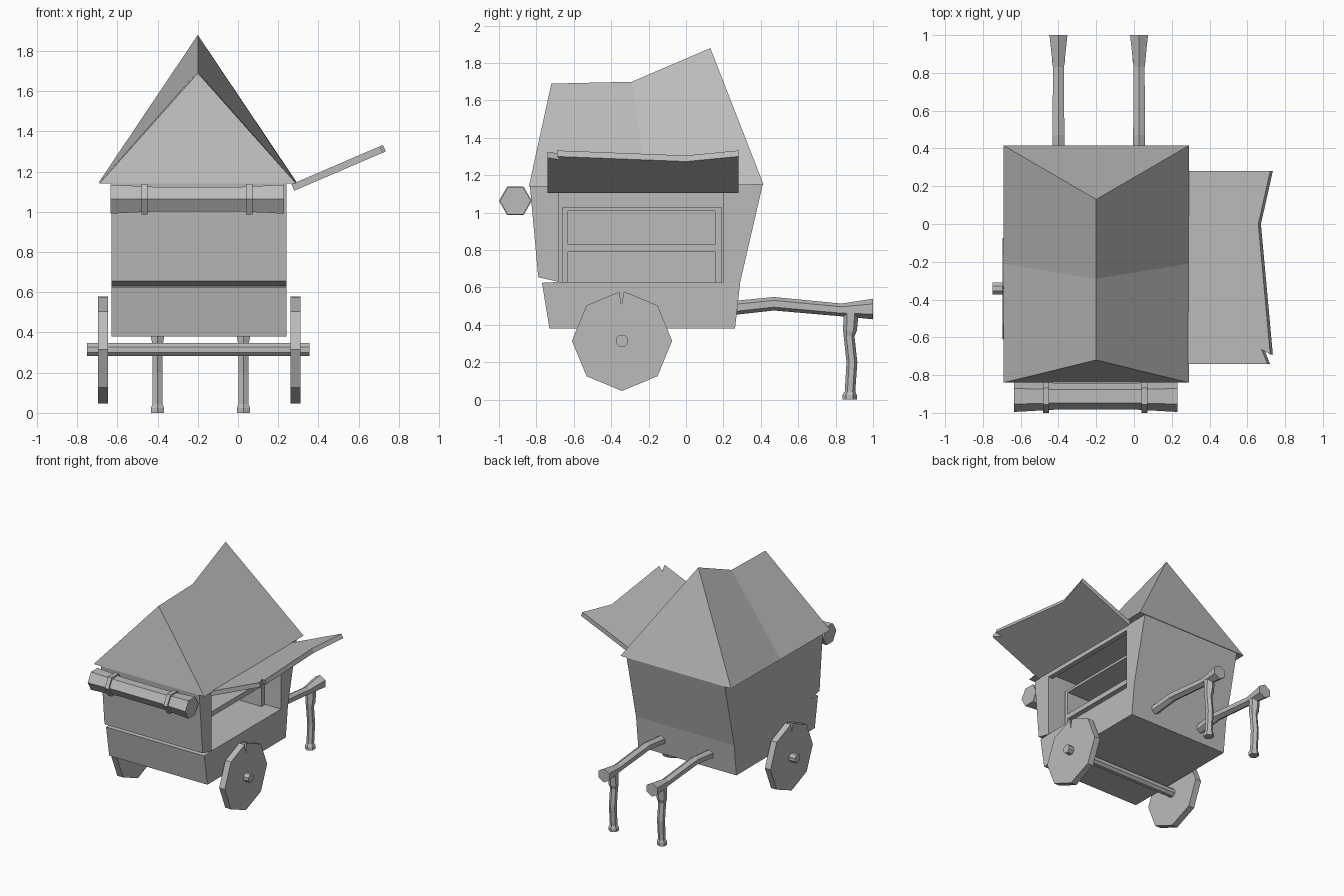
import bpy, bmesh
from math import cos, sin, pi, radians
from mathutils import Vector

cube = bpy.data.objects.get("Cube")
if cube:
    bpy.data.objects.remove(cube, do_unlink=True)

# One plain grey for everything
GREY = (0.5, 0.5, 0.5, 1.0)
mat = bpy.data.materials.new("plain_grey")
mat.use_nodes = True
mat.diffuse_color = GREY
shader = next(n for n in mat.node_tree.nodes if n.type == "BSDF_PRINCIPLED")
shader.inputs["Base Color"].default_value = GREY
shader.inputs["Roughness"].default_value = 0.9


def build(name, verts, faces):
    bm = bmesh.new()
    vs = [bm.verts.new(v) for v in verts]
    for f in faces:
        bm.faces.new([vs[i] for i in f])
    bmesh.ops.recalc_face_normals(bm, faces=bm.faces)
    mesh = bpy.data.meshes.new(name)
    bm.to_mesh(mesh)
    bm.free()
    mesh.materials.append(mat)
    obj = bpy.data.objects.new(name, mesh)
    bpy.context.collection.objects.link(obj)
    return obj


def loft(name, rings):
    """Skin a row of equal-sized rings and cap both ends."""
    n = len(rings[0])
    verts = [v for ring in rings for v in ring]
    faces = [list(range(n)), list(range(len(verts) - n, len(verts)))]
    for k in range(len(rings) - 1):
        for i in range(n):
            j = (i + 1) % n
            faces.append([k * n + i, k * n + j, (k + 1) * n + j, (k + 1) * n + i])
    return build(name, verts, faces)


def prism(name, profile, x0, x1):
    """Extrude a (y, z) profile along x."""
    return loft(name, [[(x, y, z) for y, z in profile] for x in (x0, x1)])


def box(name, x0, x1, y0, y1, z0, z1):
    return prism(name, [(y0, z0), (y1, z0), (y1, z1), (y0, z1)], x0, x1)


def rod(name, axis, stations, n=6, turn=0):
    """Polygonal rod through (x, y, z, radius) stations, rings square to axis."""
    rings = []
    for x, y, z, r in stations:
        ring = []
        for i in range(n):
            a = 2 * pi * i / n + radians(turn)
            c, s = r * cos(a), r * sin(a)
            off = {"X": (0, c, s), "Y": (c, 0, s), "Z": (c, s, 0)}[axis]
            ring.append(Vector((x, y, z)) + Vector(off))
        rings.append(ring)
    return loft(name, rings)


# Body: lower tub and the walls around the serving opening
X0, X1 = -0.63, 0.24
prism("lower_body", [(-0.73, 0.38), (0.262, 0.38), (0.29, 0.63),
                     (-0.68, 0.63), (-0.77, 0.625)], X0, X1)
prism("front_wall", [(-0.79, 0.655), (-0.68, 0.63), (-0.68, 1.15), (-0.835, 1.15)], X0, X1)
prism("back_wall", [(0.2, 0.63), (0.29, 0.63), (0.41, 1.15), (0.2, 1.15)], X0, X1)
box("far_wall", X0, X0 + 0.05, -0.68, 0.2, 0.63, 1.15)
box("opening_header", X1 - 0.04, X1, -0.68, 0.2, 1.11, 1.15)

# Shelf rack inside the opening
RACK = (-0.58, 0.1)
box("rack_front_side", *RACK, -0.66, -0.63, 0.63, 1.03)
box("rack_back_side", *RACK, 0.155, 0.19, 0.63, 1.03)
box("rack_shelf", *RACK, -0.63, 0.155, 0.79, 0.83)
box("rack_top", *RACK, -0.63, 0.155, 1.01, 1.03)

# Hipped roof with a ridge that kicks up at the back
L, R, C = -0.69, 0.29, -0.2
build("roof",
      [(L, -0.84, 1.14), (R, -0.84, 1.14), (R, -0.21, 1.145), (R, 0.415, 1.15),
       (L, 0.415, 1.15), (L, -0.21, 1.145),
       (C, -0.72, 1.69), (C, -0.29, 1.70), (C, 0.13, 1.88)],
      [(0, 1, 6), (1, 2, 7, 6), (2, 3, 8, 7), (3, 4, 8),
       (4, 5, 7, 8), (5, 0, 6, 7), (0, 5, 4, 3, 2, 1)])

# Awning: sloping board with a bent outer edge and a small split
outline = [(0.28, -0.74), (0.28, 0.28), (0.735, 0.28), (0.672, 0),
           (0.735, -0.69), (0.69, -0.665), (0.72, -0.74)]
under = [Vector((x, y, 1.105 + 0.43 * (x - 0.28))) for x, y in outline]
loft("awning", [under, [p + Vector((-0.014, 0, 0.032)) for p in under]])

# Rolled bar on the front with two straps
BY, BZ = -0.912, 1.063
rod("front_bar", "X", [(x, BY, BZ, r) for x, r in
                       ((-0.635, 0.083), (-0.4, 0.07), (0, 0.07), (0.23, 0.083))])
for side, x in (("right", -0.465), ("left", 0.055)):
    rod("bar_strap_" + side, "X", [(x - 0.016, BY, BZ, 0.088), (x + 0.016, BY, BZ, 0.088)])

# Eight-sided wheels with a split at the top, and the axle
WY, WZ, WR = -0.342, 0.315, 0.268
rim = [(WY + WR * sin(pi * i / 4), WZ + WR * cos(pi * i / 4)) for i in range(1, 8)]
rim += [(WY - 0.015, WZ + WR - 0.006), (WY - 0.003, WZ + 0.19), (WY + 0.01, WZ + WR - 0.004)]
prism("wheel_left", rim, 0.26, 0.31)
prism("wheel_right", rim, -0.697, -0.647)
rod("axle", "X", [(-0.75, WY, WZ, 0.035), (0.355, WY, WZ, 0.035)], n=8, turn=22.5)

# Pull handles and their legs
for side, x in (("right", -0.4), ("left", 0.027)):
    rod("handle_" + side, "Y",
        [(x, y, z, r) for y, z, r in
         ((0.2, 0.485, 0.038), (0.47, 0.513, 0.036), (0.83, 0.48, 0.034),
          (0.93, 0.483, 0.046), (1.0, 0.485, 0.055))], turn=90)
    rod("leg_" + side, "Z",
        [(x, y, z, r) for y, z, r in
         ((0.875, 0, 0.038), (0.875, 0.025, 0.038), (0.877, 0.045, 0.028),
          (0.887, 0.2, 0.029), (0.872, 0.34, 0.029), (0.877, 0.37, 0.037),
          (0.882, 0.46, 0.04))], turn=90)
